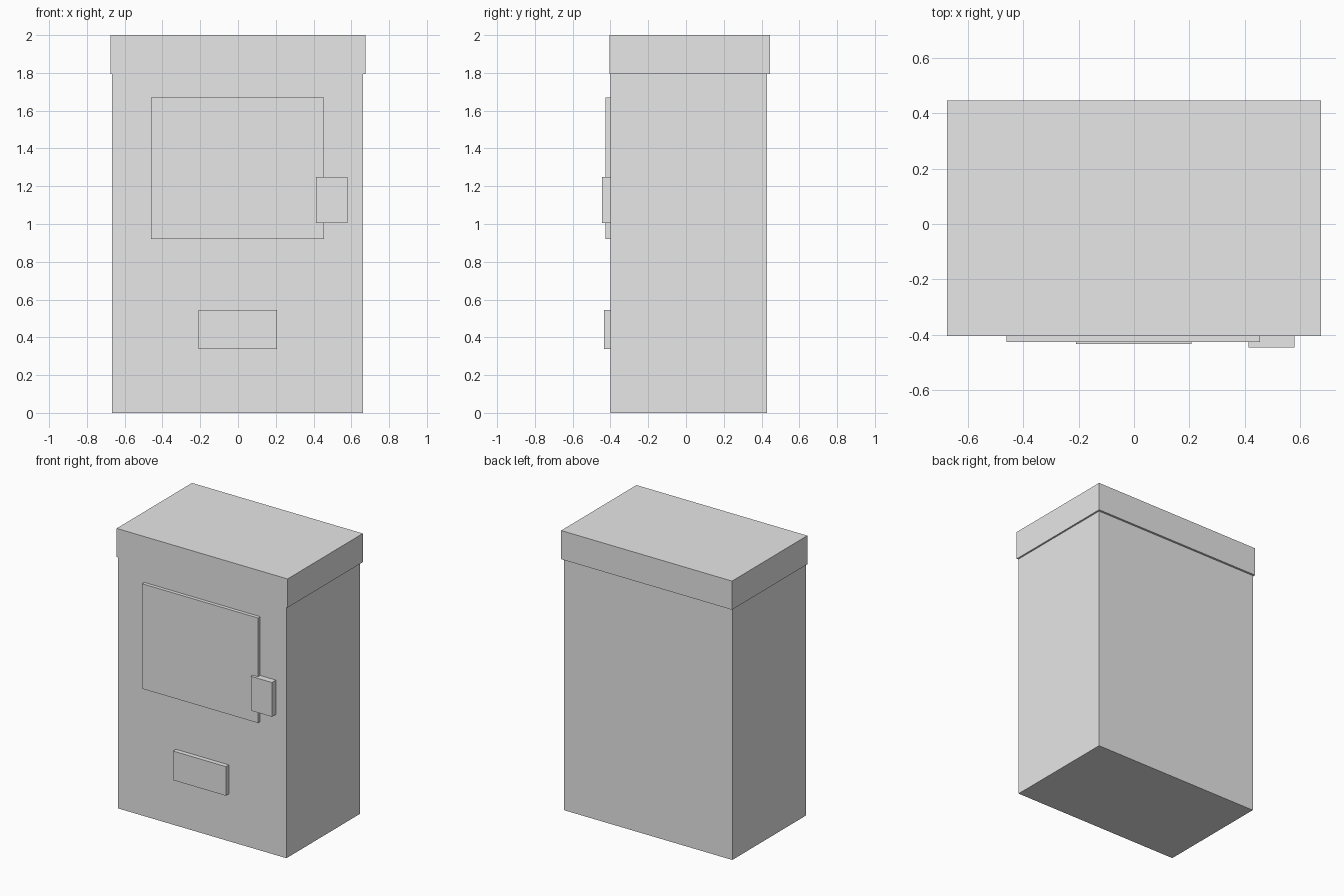
import bpy

if "Cube" in bpy.data.objects:
    bpy.data.objects.remove(bpy.data.objects["Cube"])

grey = bpy.data.materials.new("light_grey")
grey.diffuse_color = (0.8, 0.8, 0.8, 1)
grey.use_nodes = True
grey.node_tree.nodes["Principled BSDF"].inputs["Base Color"].default_value = grey.diffuse_color


def box(name, x, y, z):
    """Add a box spanning the given (min, max) ranges."""
    spans = (x, y, z)
    bpy.ops.mesh.primitive_cube_add(size=1, location=[(a + b) / 2 for a, b in spans])
    obj = bpy.context.object
    obj.name = name
    obj.scale = [b - a for a, b in spans]
    bpy.ops.object.transform_apply(location=False, rotation=False, scale=True)
    obj.data.materials.append(grey)
    return obj


FRONT = -0.40  # front face of the cabinet

# Cabinet and its slightly overhanging cap
box("cabinet_body", (-0.667, 0.663), (FRONT, 0.43), (0, 1.795))
box("top_cap", (-0.675, 0.675), (-0.405, 0.445), (1.795, 2.0))

# Raised panels on the front, set slightly into the cabinet
BACK = FRONT + 0.01
box("display_window", (-0.46, 0.455), (-0.425, BACK), (0.92, 1.67))
box("control_panel", (0.413, 0.58), (-0.445, BACK), (1.005, 1.25))
box("dispenser_slot", (-0.21, 0.207), (-0.433, BACK), (0.337, 0.545))
